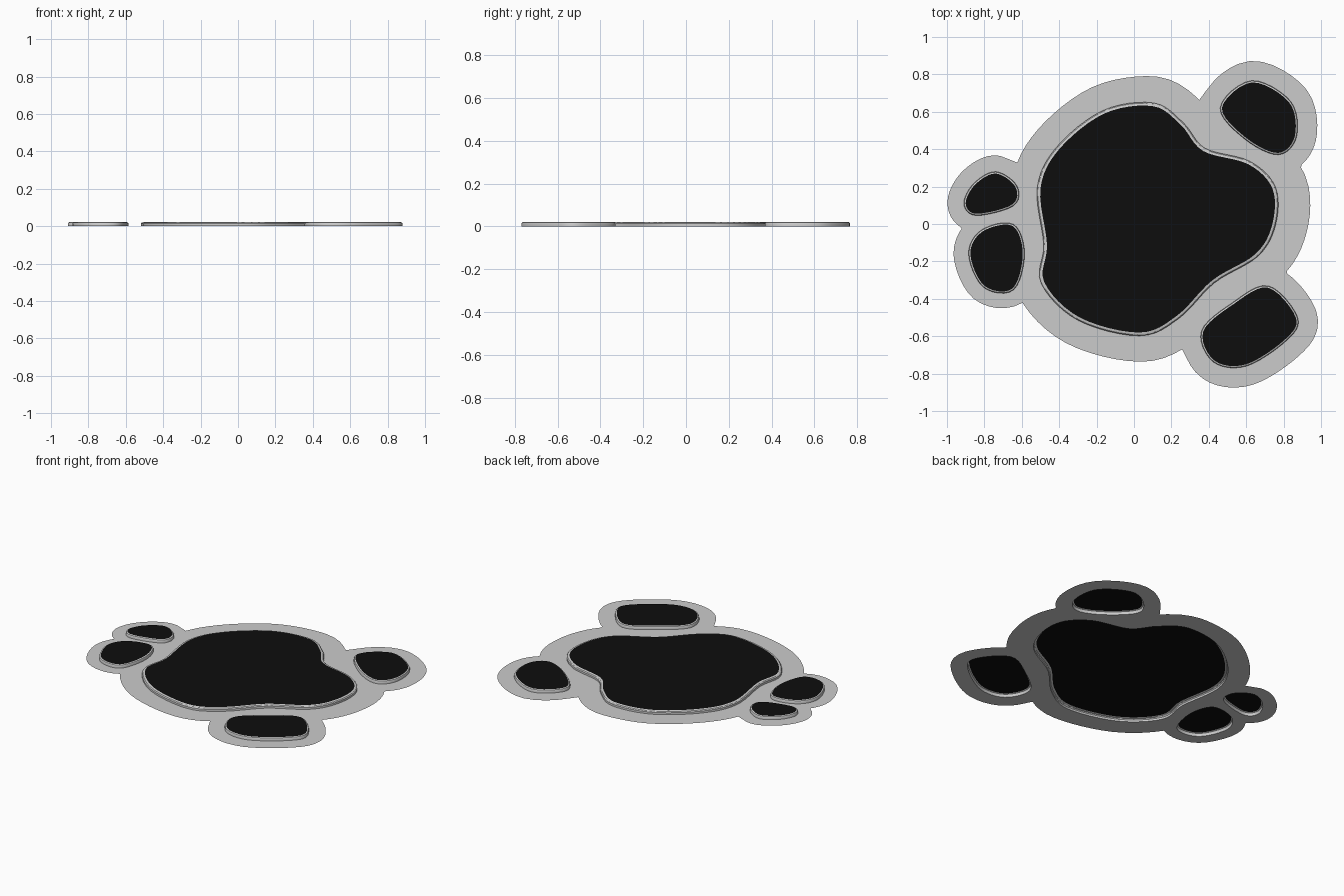
import bpy, bmesh
from math import cos, sin, tau
from mathutils import Vector

if "Cube" in bpy.data.objects:
    bpy.data.objects.remove(bpy.data.objects["Cube"])

TOP = 0.022


def spline(pts, steps=6):
    """Closed smooth curve through a few points."""
    n = len(pts)
    P = [Vector(p) for p in pts]
    out = []
    for i in range(n):
        a, b, c, d = (P[(i + k) % n] for k in (-1, 0, 1, 2))
        for s in range(steps):
            t = s / steps
            out.append(b + ((c - a) * t + (2 * a - 5 * b + 4 * c - d) * t ** 2
                            + (3 * b - a - 3 * c + d) * t ** 3) / 2)
    return out


def grow(loop, dist, extra=0):
    """Offset a clockwise loop outward, with a little extra towards +x."""
    n = len(loop)
    res = []
    for i, p in enumerate(loop):
        t = (loop[(i + 1) % n] - loop[i - 1]).normalized()
        res.append(p + Vector((-t.y, t.x)) * (dist + extra * max(0, p.x)))
    return res


def silhouette(loops, count=480):
    """Outer outline of overlapping loops, found along rays from the centre."""
    out = []
    for k in range(count):
        d = Vector((cos(tau * k / count), sin(tau * k / count)))
        far = 0
        for loop in loops:
            for a, b in zip(loop, loop[1:] + loop[:1]):
                sa, sb = d.cross(a), d.cross(b)
                if sa * sb <= 0 and sa != sb:
                    far = max(far, d.dot(a.lerp(b, sa / (sa - sb))))
        out.append(d * far)
    return out


def finish(bm, name, mat=None):
    me = bpy.data.meshes.new(name)
    bm.to_mesh(me)
    bm.free()
    ob = bpy.data.objects.new(name, me)
    bpy.context.collection.objects.link(ob)
    if mat:
        me.materials.append(mat)
    return ob


def ring(bm, loop, z):
    return [bm.verts.new((p.x, p.y, z)) for p in loop]


def filled(name, loops, z, mat=None):
    """Flat face bounded by the first loop, with the others as holes."""
    bm = bmesh.new()
    edges = []
    for loop in loops:
        vs = ring(bm, loop, z)
        edges += [bm.edges.new((vs[i - 1], vs[i])) for i in range(len(vs))]
    bmesh.ops.triangle_fill(bm, use_beauty=True, edges=edges, normal=(0, 0, 1))
    for f in bm.faces:
        f.normal_update()
        if f.normal.z < 0:
            f.normal_flip()
    return finish(bm, name, mat)


black = bpy.data.materials.new("black")
black.diffuse_color = (0.004, 0.004, 0.004, 1)
black.use_nodes = True
black.node_tree.nodes["Principled BSDF"].inputs["Base Color"].default_value = black.diffuse_color

# Pads: rim width, sheet margin, extra margin towards +x, clockwise outline
pads = {
    "main_pad": (.018, .155, .045, [
        (-.50, .19), (-.40, .40), (-.16, .59), (.10, .63), (.25, .53), (.37, .39),
        (.61, .32), (.74, .19), (.74, 0), (.65, -.16), (.42, -.30), (.23, -.49),
        (.03, -.58), (-.29, -.50), (-.48, -.31), (-.465, -.11)]),
    "back_right_pad": (.01, .115, 0, [
        (.47, .62), (.63, .757), (.83, .65), (.86, .47), (.77, .38), (.60, .46)]),
    "front_right_pad": (.01, .115, 0, [
        (.715, -.34), (.865, -.50), (.81, -.615), (.60, -.75), (.43, -.73),
        (.37, -.575), (.53, -.43)]),
    "back_left_pad": (.01, .098, 0, [
        (-.90, .11), (-.85, .21), (-.74, .27), (-.635, .20), (-.65, .105), (-.84, .055)]),
    "front_left_pad": (.01, .09, 0, [
        (-.875, -.16), (-.81, -.04), (-.65, -.01), (-.595, -.16), (-.65, -.345),
        (-.80, -.33)]),
}

holes, margins = [], []
for name, (rim, margin, extra, pts) in pads.items():
    loop = spline(pts)
    outer = grow(loop, rim)
    holes.append(outer)
    margins.append(grow(loop, margin, extra))
    # Black raised top
    filled(name, [loop], TOP, black)
    # Rounded grey rim, open underneath
    bm = bmesh.new()
    rings = [ring(bm, outer, 0), ring(bm, outer, TOP * 0.6),
             ring(bm, grow(loop, rim * 0.7), TOP * 0.87), ring(bm, loop, TOP)]
    for lo, hi in zip(rings, rings[1:]):
        for i in range(len(loop)):
            bm.faces.new((lo[i], lo[i - 1], hi[i - 1], hi[i]))
    ob = finish(bm, name.replace("pad", "rim"))
    bpy.ops.object.select_all(action='DESELECT')
    ob.select_set(True)
    bpy.context.view_layer.objects.active = ob
    bpy.ops.object.shade_smooth_by_angle()

# Flat base sheet around all pads, open beneath them
filled("base_sheet", [silhouette(margins)] + holes, 0)
